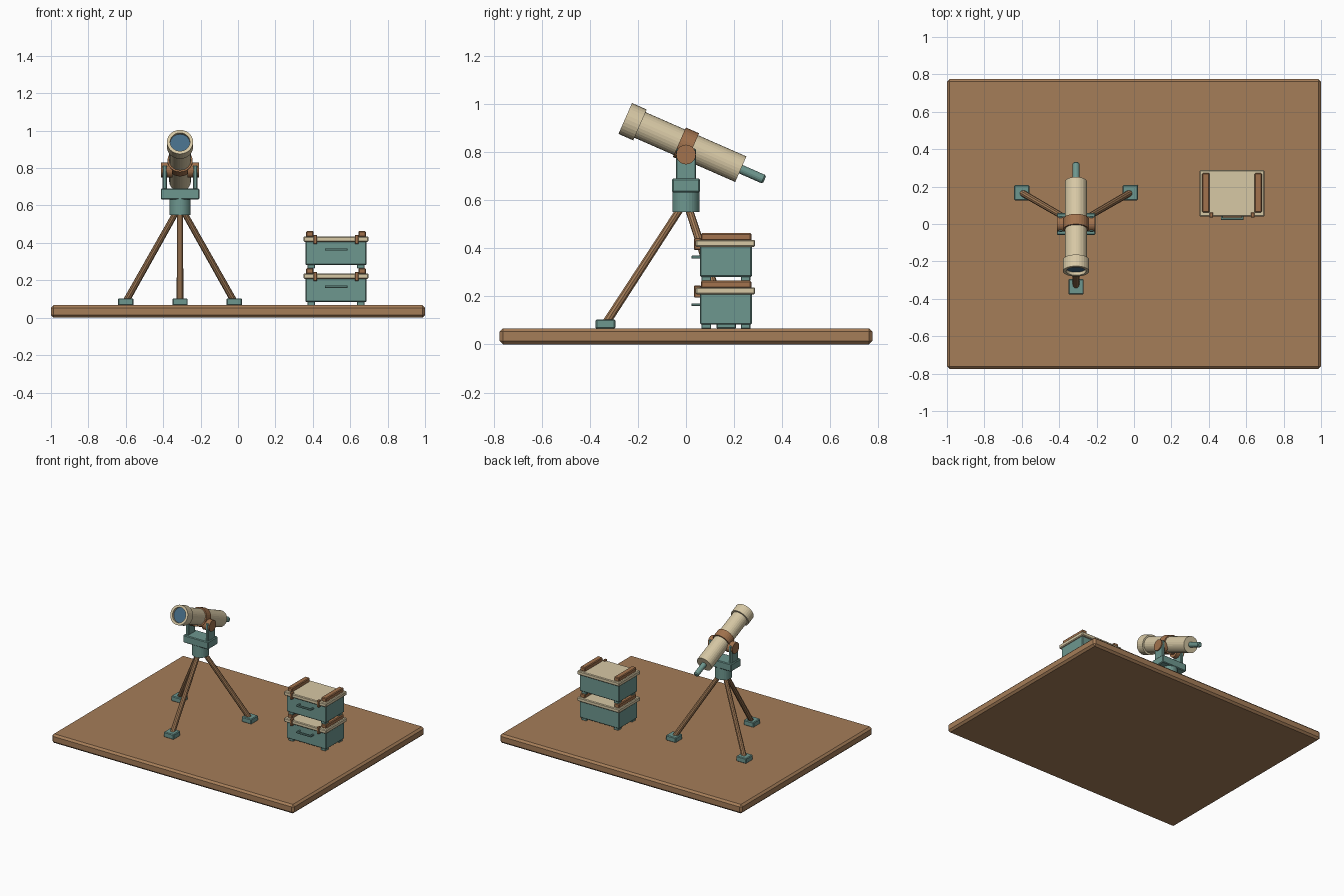
import bpy, bmesh, math
from mathutils import Vector, Matrix

if "Cube" in bpy.data.objects:
    bpy.data.objects.remove(bpy.data.objects["Cube"])


def material(name, rgb):
    m = bpy.data.materials.new(name)
    m.diffuse_color = (*rgb, 1)
    m.use_nodes = True
    m.node_tree.nodes["Principled BSDF"].inputs["Base Color"].default_value = m.diffuse_color
    return m


WOOD = material("wood", (0.376, 0.205, 0.098))
TAN = material("tan_wood", (0.36, 0.17, 0.075))
TEAL = material("teal", (0.155, 0.31, 0.275))
CREAM = material("cream", (0.68, 0.578, 0.376))
GLASS = material("glass", (0.06, 0.15, 0.24))


def finish(name, bm, mat, matrix=Matrix()):
    bmesh.ops.recalc_face_normals(bm, faces=bm.faces)
    me = bpy.data.meshes.new(name)
    bm.to_mesh(me)
    bm.free()
    me.materials.append(mat)
    ob = bpy.data.objects.new(name, me)
    ob.matrix_world = matrix
    bpy.context.collection.objects.link(ob)
    return ob


def box(name, lo, hi, mat, bevel=0.005):
    lo, hi = Vector(lo), Vector(hi)
    bm = bmesh.new()
    bmesh.ops.create_cube(bm, size=1)
    bmesh.ops.scale(bm, vec=hi - lo, verts=bm.verts)
    bmesh.ops.translate(bm, vec=(lo + hi) / 2, verts=bm.verts)
    ob = finish(name, bm, mat)
    if bevel:
        b = ob.modifiers.new("bevel", 'BEVEL')
        b.width, b.segments = bevel, 1
    return ob


def lathe(name, profile, mat, matrix, sides=28, closed=False):
    """Spin (radius, height) points about local z; open profiles get end caps."""
    bm = bmesh.new()
    rings = [[bm.verts.new((r * math.cos(2 * math.pi * i / sides),
                            r * math.sin(2 * math.pi * i / sides), h))
              for i in range(sides)] for r, h in profile]
    pairs = list(zip(rings, rings[1:]))
    if closed:
        pairs.append((rings[-1], rings[0]))
    else:
        bm.faces.new(rings[0])
        bm.faces.new(rings[-1])
    for a, b in pairs:
        for i in range(sides):
            j = (i + 1) % sides
            bm.faces.new((a[i], a[j], b[j], b[i]))
    return finish(name, bm, mat, matrix)


def rod(name, a, b, ra, rb, mat, sides=10):
    a, b = Vector(a), Vector(b)
    d = b - a
    mat4 = Matrix.Translation(a) @ d.to_track_quat('Z', 'Y').to_matrix().to_4x4()
    return lathe(name, [(ra, 0), (rb, d.length)], mat, mat4, sides)


# Base board
FLOOR = 0.067
box("base_board", (-1, -0.775, 0), (1, 0.775, FLOOR), WOOD, 0.014)

# Tripod legs and feet
CX = -0.31
for i, deg in enumerate((-90, 30, 150)):
    c, s = math.cos(math.radians(deg)), math.sin(math.radians(deg))
    fx, fy = CX + 0.335 * c, 0.335 * s
    box(f"tripod_foot_{i}", (fx - 0.041, fy - 0.041, FLOOR - 0.002),
        (fx + 0.041, fy + 0.041, 0.104), TEAL)
    rod(f"tripod_leg_{i}", (CX + 0.332 * c, 0.332 * s, 0.09),
        (CX + 0.02 * c, 0.02 * s, 0.57), 0.018, 0.016, WOOD)

# Hub, yoke and pivots
lathe("tripod_hub", [(0.057, 0.55), (0.057, 0.64)], TEAL, Matrix.Translation((CX, 0, 0)))
box("yoke_block", (CX - 0.103, -0.058, 0.633), (CX + 0.103, 0.058, 0.69), TEAL)
for side, sx in (("left", -1), ("right", 1)):
    xs = sorted((CX + sx * 0.07, CX + sx * 0.094))
    box(f"{side}_yoke_arm", (xs[0], -0.042, 0.68), (xs[1], 0.042, 0.815), TEAL)
    rod(f"{side}_pivot", (CX + sx * 0.04, 0, 0.79), (CX + sx * 0.101, 0, 0.79),
        0.041, 0.041, TAN, 20)

# Telescope, modelled along local z with the front at +z
AIM = Matrix.Translation((CX, 0, 0.829)) @ Matrix.Rotation(math.radians(66.3), 4, 'X')
lathe("telescope_tube", [(0.058, -0.249), (0.058, 0.235)], CREAM, AIM)
lathe("telescope_hood", [(0.07, 0.209), (0.07, 0.276), (0.053, 0.276), (0.053, 0.209)],
      CREAM, AIM, closed=True)
lathe("front_lens", [(0.054, 0.23), (0.054, 0.258)], GLASS, AIM)
lathe("tube_collar", [(0.067, -0.03), (0.067, 0.03)], TAN, AIM)
lathe("eyepiece", [(0.013, -0.357), (0.019, -0.350), (0.019, -0.24)], TEAL, AIM, 16)


# Stacked storage crates
def crate(tag, z):
    x0, x1, y0, y1 = 0.361, 0.687, 0.058, 0.274
    for i, fx in enumerate((x0 + 0.01, x1 - 0.05)):
        for j, fy in enumerate((y0 + 0.006, y1 - 0.046)):
            box(f"{tag}_crate_foot_{i}{j}", (fx, fy, z - 0.002),
                (fx + 0.04, fy + 0.04, z + 0.025), TEAL, 0.003)
    box(f"{tag}_crate_body", (x0, y0, z + 0.016), (x1, y1, z + 0.146), TEAL)
    box(f"{tag}_crate_lid", (0.35, 0.04, z + 0.141), (0.698, 0.288, z + 0.17), CREAM)
    for side, rx in (("left", 0.364), ("right", 0.644)):
        box(f"{tag}_{side}_lid_rail", (rx, 0.062, z + 0.166),
            (rx + 0.04, 0.272, z + 0.198), TAN)
    for side, lx in (("left", 0.413), ("right", 0.635)):
        box(f"{tag}_{side}_latch", (lx - 0.01, 0.034, z + 0.128),
            (lx + 0.01, 0.062, z + 0.178), TAN, 0.003)
    # U-shaped pull handle
    box(f"{tag}_handle_bar", (0.464, 0.022, z + 0.093), (0.586, 0.034, z + 0.104), TEAL, 0.002)
    for side, hx in (("left", 0.464), ("right", 0.574)):
        box(f"{tag}_{side}_handle_post", (hx, 0.026, z + 0.093),
            (hx + 0.012, 0.062, z + 0.104), TEAL, 0.002)


crate("lower", FLOOR)
crate("upper", FLOOR + 0.198)
